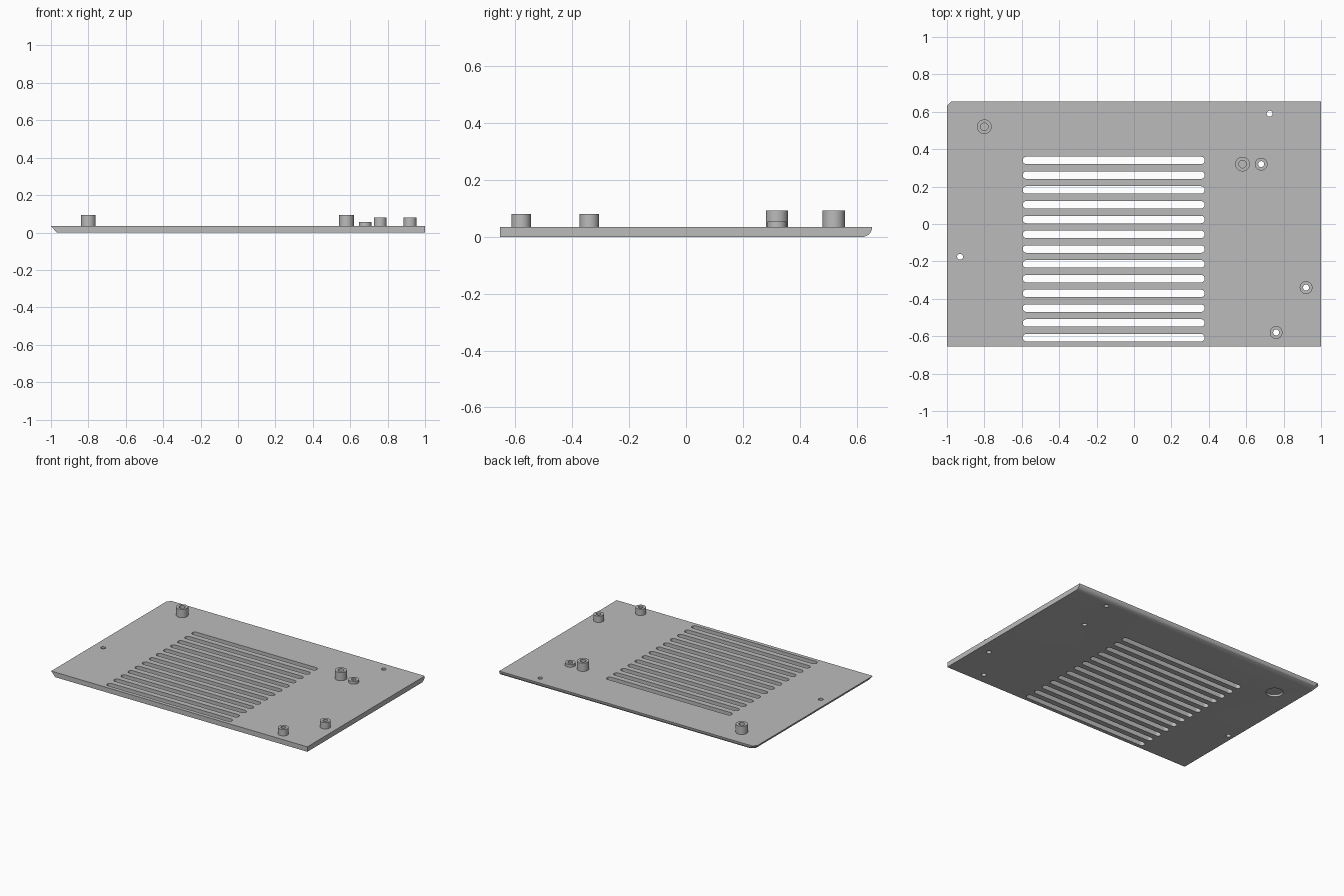
import bpy
import bmesh
from math import cos, sin, pi, radians, sqrt

if "Cube" in bpy.data.objects:
    bpy.data.objects.remove(bpy.data.objects["Cube"])

HALF_X, HALF_Y, TOP = 1.0, 0.655, 0.035
SEGMENTS = 32

metal = bpy.data.materials.new("plain_grey")
metal.use_nodes = True
GREY = (0.5, 0.5, 0.5, 1)
metal.diffuse_color = GREY
metal.node_tree.nodes["Principled BSDF"].inputs["Base Color"].default_value = GREY


def loft(bm, loops, cap_start=True, cap_end=True):
    """Skin a stack of matching closed loops."""
    rings = [[bm.verts.new(p) for p in loop] for loop in loops]
    faces = []
    for a, b in zip(rings, rings[1:]):
        for i in range(len(a)):
            j = (i + 1) % len(a)
            faces.append(bm.faces.new((a[i], a[j], b[j], b[i])))
    if cap_start:
        faces.append(bm.faces.new(rings[0][::-1]))
    if cap_end:
        faces.append(bm.faces.new(rings[-1]))


def circle(x, y, r, z):
    angles = [2 * pi * i / SEGMENTS for i in range(SEGMENTS)]
    return [(x + r * cos(a), y + r * sin(a), z) for a in angles]


def slot(x0, x1, y, r, z):
    """Stadium outline with round ends."""
    steps = [-pi / 2 + pi * i / 12 for i in range(13)]
    right = [(x1 - r + r * cos(a), y + r * sin(a), z) for a in steps]
    left = [(x0 + r - r * cos(a), y - r * sin(a), z) for a in steps]
    return right + left


def finish(bm, name):
    mesh = bpy.data.meshes.new(name)
    bm.to_mesh(mesh)
    bm.free()
    mesh.materials.append(metal)
    obj = bpy.data.objects.new(name, mesh)
    bpy.context.collection.objects.link(obj)
    return obj


def smooth(obj):
    obj.data.shade_smooth()
    obj.data.set_sharp_from_angle(angle=radians(30))


# Plate: rounded under the back edge, chamfered under one side, one clipped corner
def plate_outline(z):
    t = 1 - z / TOP
    left = -HALF_X + 0.03 * t
    back = HALF_Y - 0.036 * (1 - sqrt(max(0, 1 - t * t)))
    clip = 0.024
    return [(left, -HALF_Y, z), (HALF_X, -HALF_Y, z), (HALF_X, back, z),
            (left + clip, back, z), (left, back - clip, z)]


bm = bmesh.new()
loft(bm, [plate_outline(TOP * (1 - cos(pi / 2 * i / 8))) for i in range(9)])
plate = finish(bm, "base_plate")

# Bosses: x, y, outer radius, hole radius, top height, through hole
bosses = {
    "back_right_boss": (-0.80, 0.52, 0.039, 0.02, 0.093, False),
    "back_left_boss": (0.58, 0.32, 0.039, 0.02, 0.093, False),
    "low_boss": (0.68, 0.32, 0.034, 0.016, 0.055, True),
    "side_boss": (0.92, -0.34, 0.034, 0.016, 0.08, True),
    "front_boss": (0.76, -0.58, 0.034, 0.016, 0.08, True),
}
holes = [(0.725, 0.59, 0.016), (-0.93, -0.175, 0.016)]
for name, (x, y, r, hole, top, through) in bosses.items():
    bm = bmesh.new()
    rings = [(r, TOP), (r, top), (hole, top), (hole, TOP + 0.002 * (not through))]
    loft(bm, [circle(x, y, rad, z) for rad, z in rings], False, not through)
    smooth(finish(bm, name))
    if through:
        holes.append((x, y, hole))

# Cutter for vent slots, screw holes and the round recess underneath
bm = bmesh.new()
LOW, HIGH = -0.02, TOP + 0.02
for i in range(13):
    y = 0.34 - 0.079 * i
    loft(bm, [slot(-0.595, 0.378, y, 0.02, z) for z in (LOW, HIGH)])
for x, y, r in holes:
    loft(bm, [circle(x, y, r, z) for z in (LOW, HIGH)])
loft(bm, [circle(-0.80, 0.435, 0.055, z) for z in (LOW, 0.015)])
cutter = finish(bm, "vent_cutter")
cutter.hide_render = True

# Cut the plate and keep the result
cut = plate.modifiers.new("openings", "BOOLEAN")
cut.operation = "DIFFERENCE"
cut.solver = "EXACT"
cut.object = cutter
bpy.context.view_layer.update()
graph = bpy.context.evaluated_depsgraph_get()
plate_mesh = bpy.data.meshes.new_from_object(plate.evaluated_get(graph))
plate.modifiers.clear()
plate.data = plate_mesh
bpy.data.objects.remove(cutter)
smooth(plate)
